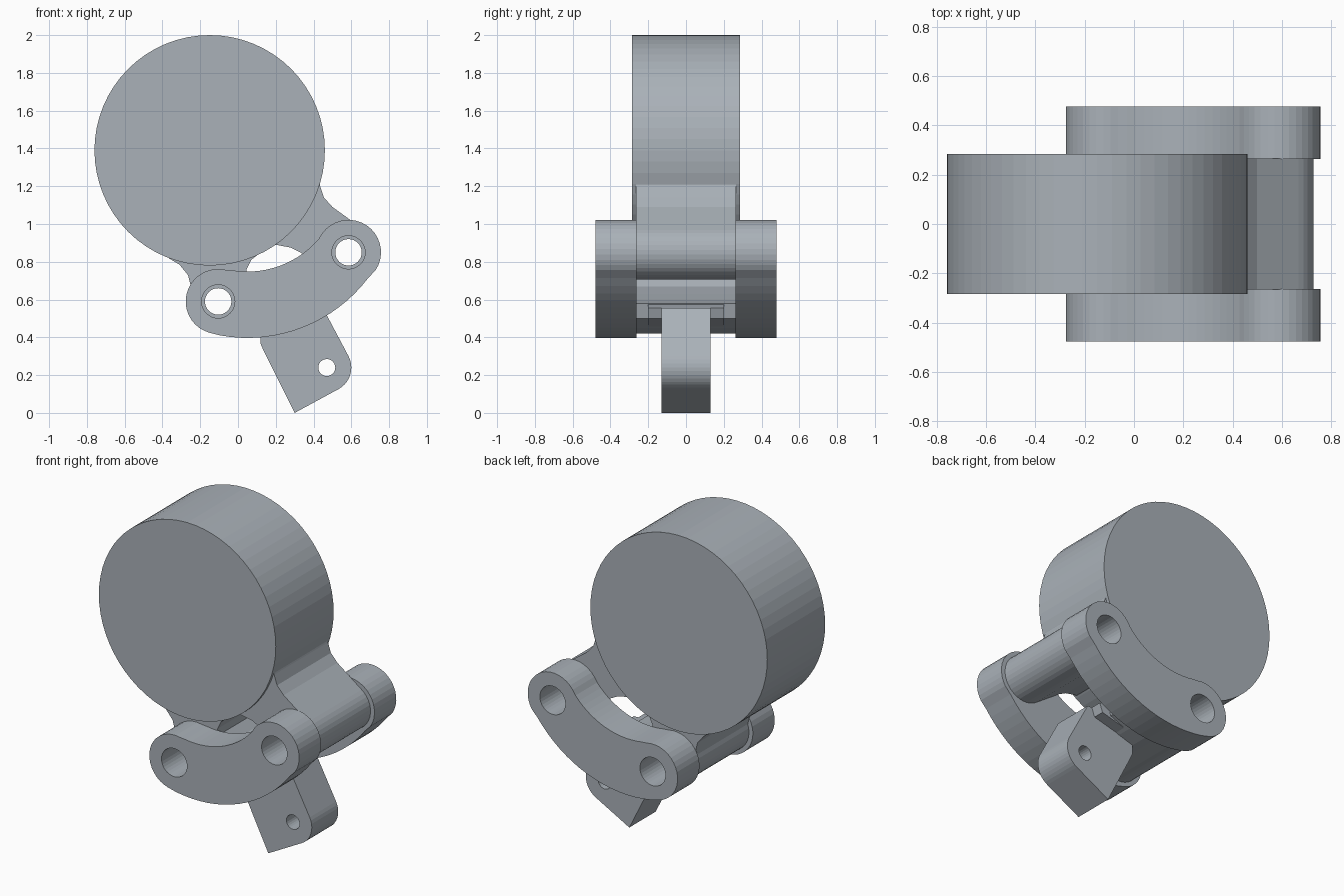
import bpy, bmesh
from math import cos, sin, radians, pi

cube = bpy.data.objects.get("Cube")
if cube:
    bpy.data.objects.remove(cube, do_unlink=True)

grey = bpy.data.materials.new("steel_grey")
grey.use_nodes = True
colour = (0.40, 0.44, 0.48, 1)
grey.diffuse_color = colour
grey.node_tree.nodes["Principled BSDF"].inputs["Base Color"].default_value = colour


def arc(centre, r, start, end, steps):
    """Points on an arc in the x-z plane, angles in degrees."""
    angles = [radians(start + (end - start) * i / steps) for i in range(steps + 1)]
    return [(centre[0] + r * cos(a), centre[1] + r * sin(a)) for a in angles]


def circle(centre, r, steps=32):
    return arc(centre, r, 0, 360, steps)[:-1]


def plate(name, loops, half_depth, y=0):
    """Fill x-z outlines (later loops are holes) and extrude them along y."""
    curve = bpy.data.curves.new(name, "CURVE")
    curve.dimensions = "2D"
    curve.fill_mode = "BOTH"
    curve.extrude = half_depth
    for loop in loops:
        spline = curve.splines.new("POLY")
        spline.points.add(len(loop) - 1)
        for point, (x, z) in zip(spline.points, loop):
            point.co = (x, z, 0, 1)
        spline.use_cyclic_u = True
    temp = bpy.data.objects.new(name + "_outline", curve)
    bpy.context.collection.objects.link(temp)
    bpy.context.view_layer.update()
    graph = bpy.context.evaluated_depsgraph_get()
    mesh = bpy.data.meshes.new_from_object(temp.evaluated_get(graph))
    bpy.data.objects.remove(temp, do_unlink=True)

    bm = bmesh.new()
    bm.from_mesh(mesh)
    bmesh.ops.remove_doubles(bm, verts=bm.verts, dist=0.0002)
    for v in bm.verts:
        x, z, depth = v.co
        v.co = (x, y - depth, z)
    bmesh.ops.recalc_face_normals(bm, faces=bm.faces)
    for f in bm.faces:
        f.smooth = False
        f.material_index = 0
    bm.to_mesh(mesh)
    bm.free()
    mesh.name = name
    mesh.materials.clear()
    mesh.materials.append(grey)
    obj = bpy.data.objects.new(name, mesh)
    bpy.context.collection.objects.link(obj)
    return obj


left_pin = (-0.105, 0.59)
right_pin = (0.585, 0.85)
tab_pin = (0.47, 0.24)
body = 0.265

# Round head
plate("head_disc", [circle((-0.15, 1.39), 0.61, 64)], 0.285)

# Arm from the head through the lower pivot to the tab
arm = [(-0.2, 0.95), (-0.41, 0.85), (-0.36, 0.815), (-0.31, 0.785), (-0.265, 0.73)]
arm += arc(left_pin, 0.145, 160, 282, 12)
arm += [(0.06, 0.425), (0.12, 0.42), (0.22, 0.45), (0.34, 0.5), (0.36, 0.58),
        (0.28, 0.6), (0.2, 0.63), (0.1, 0.67), (0.05, 0.72), (0.045, 0.76),
        (0.07, 0.81), (0.12, 0.85), (0.2, 0.89), (0.1, 1.0)]
plate("lower_arm", [arm, circle(left_pin, 0.07)], body)

# Narrower step where the arm meets the tab
plate("arm_step", [[(0.15, 0.435), (0.4, 0.5), (0.42, 0.555), (0.3, 0.59), (0.18, 0.6)]], 0.2)

# Leg from the head to the upper pivot
leg = [(0.2, 1.1), (0.42, 1.26), (0.435, 1.2), (0.455, 1.14), (0.5, 1.09)]
leg += arc(right_pin, 0.145, 55, -125, 18)
leg += [(0.33, 0.85), (0.28, 0.875), (0.2, 0.89)]
plate("upper_leg", [leg, circle(right_pin, 0.07)], body)

# Tab with a rounded corner and a small hole
tab = [(0.2, 0.56), (0.45, 0.555)]
tab += arc(tab_pin, 0.13, 27.6, -62.4, 10)
tab += [(0.3, 0), (0.135, 0.33), (0.12, 0.365), (0.12, 0.44)]
plate("tab", [tab, circle(tab_pin, 0.045, 24)], 0.13)

# Curved links on both sides
end = 0.172
link = arc(left_pin, end, 76.7, 255.7, 18)
link += arc((0.05, 1.2), 0.803, -104.3, -33.2, 18)[1:-1]
link += arc(right_pin, end, -33.2, 143.6, 18)
link += arc((0.05, 1.245), 0.497, -36.4, -103.3, 16)[1:-1]
holes = [circle(p, 0.088) for p in (left_pin, right_pin)]
for name, side in (("front_link", -1), ("back_link", 1)):
    plate(name, [link] + holes, 0.1075, side * 0.3705)
